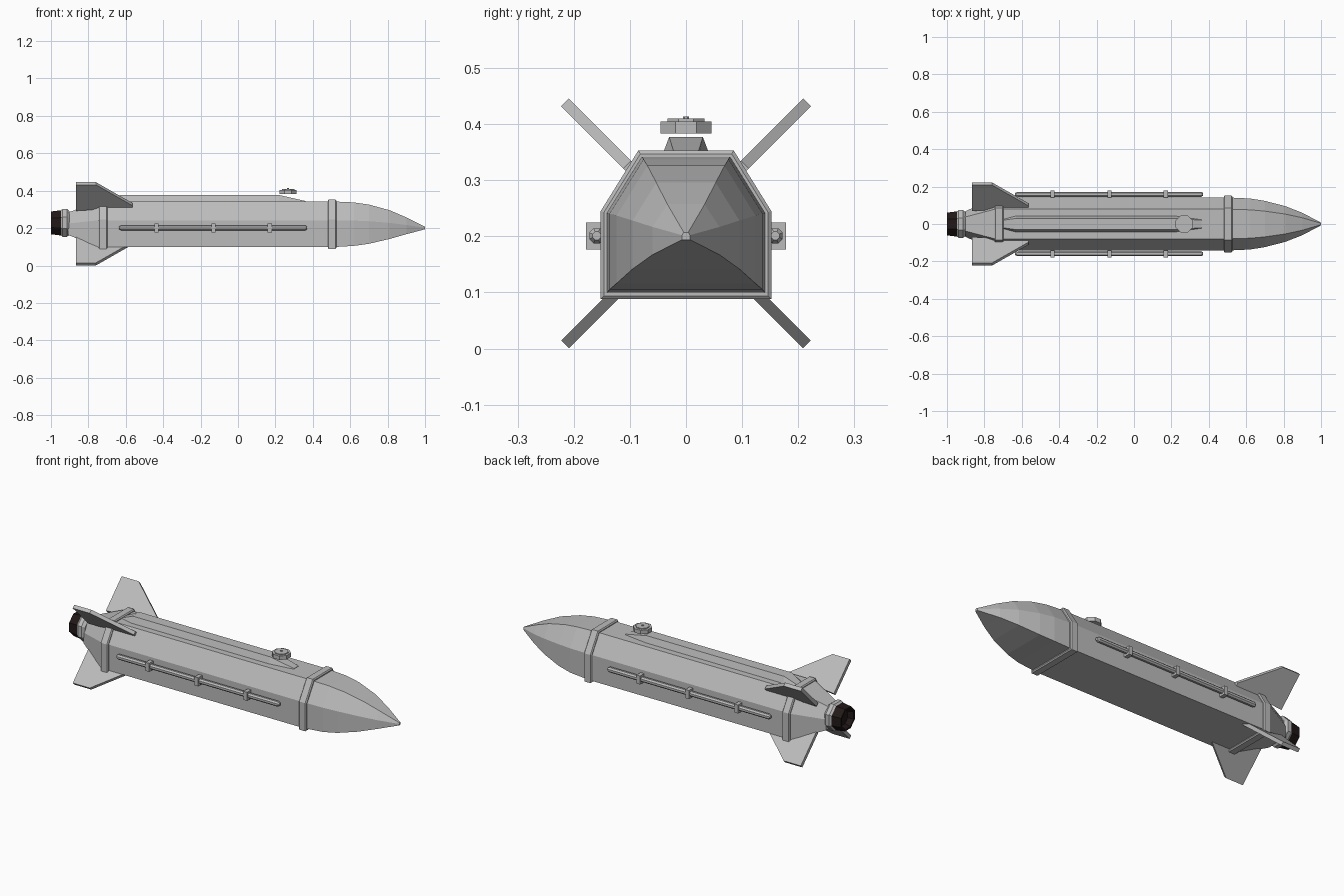
import bpy, bmesh
from math import pi, sin, cos
from mathutils import Matrix

cube = bpy.data.objects.get("Cube")
if cube:
    bpy.data.objects.remove(cube, do_unlink=True)


def material(name, rgb):
    m = bpy.data.materials.new(name)
    m.use_nodes = True
    m.diffuse_color = (*rgb, 1)
    m.node_tree.nodes["Principled BSDF"].inputs["Base Color"].default_value = (*rgb, 1)
    return m


GREY = material("light grey", (0.5, 0.5, 0.5))
DARK = material("burnt brown", (0.016, 0.009, 0.009))


def finish(name, bm, mat):
    bmesh.ops.recalc_face_normals(bm, faces=bm.faces)
    mesh = bpy.data.meshes.new(name)
    bm.to_mesh(mesh)
    bm.free()
    mesh.materials.append(mat)
    obj = bpy.data.objects.new(name, mesh)
    bpy.context.collection.objects.link(obj)
    return obj


def loft(name, rings, mat=GREY):
    """Skin a list of equal-sized closed rings and cap both ends."""
    bm = bmesh.new()
    rows = [[bm.verts.new(p) for p in ring] for ring in rings]
    n = len(rows[0])
    for a, b in zip(rows, rows[1:]):
        for i in range(n):
            j = (i + 1) % n
            bm.faces.new((a[i], a[j], b[j], b[i]))
    bm.faces.new(rows[0])
    bm.faces.new(rows[-1])
    return finish(name, bm, mat)


def hull(x, sy=1, st=1, sb=1, grow=0, zc=0.2):
    """Six-sided hull section, scaled sideways, upward and downward."""
    w, t = 0.142 * sy + grow, 0.079 * sy + grow * 0.6
    top, mid, low = 0.143 * st + grow, 0.042 * st + grow * 0.3, -0.102 * sb - grow
    side = [(w, low), (w, mid), (t, top)]
    return [(x, y, zc + z) for y, z in side + [(-y, z) for y, z in reversed(side)]]


def octagon(x, r, y=0, z=0.228, n=8):
    return [(x, y + r * cos(2 * pi * (i + 0.5) / n), z + r * sin(2 * pi * (i + 0.5) / n))
            for i in range(n)]


# Hull, pointed nose and tapered tail
loft("body", [hull(-0.72), hull(0.5)])
nose = [(0.5, 1, 1, 1), (0.62, 0.96, 0.96, 0.93), (0.7, 0.87, 0.88, 0.82),
        (0.81, 0.67, 0.67, 0.57), (0.9, 0.42, 0.4, 0.32), (1, 0.05, 0.05, 0.06)]
loft("nose", [hull(*s) for s in nose])
loft("tail", [hull(-0.72), hull(-0.745), hull(-0.91, 0.45, 0.58, 0.35)])

# Bevelled collars at both ends of the body
for name, x in (("front_collar", 0.503), ("rear_collar", -0.722)):
    loft(name, [hull(x - 0.023, grow=0.004), hull(x - 0.018, grow=0.01),
                hull(x + 0.018, grow=0.01), hull(x + 0.023, grow=0.004)])

# Engine ring and hollow nozzle
loft("engine_ring", [octagon(-0.9, 0.068), octagon(-0.915, 0.081),
                     octagon(-0.937, 0.081), octagon(-0.948, 0.072)])
loft("nozzle", [octagon(-0.945, 0.073), octagon(-1, 0.066),
                octagon(-1, 0.056), octagon(-0.97, 0.045)], DARK)


# Raised spine, narrowing at both ends
def spine_section(x, base, top, height):
    return [(x, -base, 0.335), (x, -base, 0.343), (x, -top, height),
            (x, top, height), (x, base, 0.343), (x, base, 0.335)]


loft("spine", [spine_section(-0.7, 0.025, 0.02, 0.345), spine_section(-0.63, 0.043, 0.03, 0.377),
               spine_section(0.22, 0.043, 0.03, 0.377), spine_section(0.36, 0.023, 0.02, 0.345)])


# Round fitting above the spine
def disc(name, r, z0, z1):
    bm = bmesh.new()
    bmesh.ops.create_cone(bm, cap_ends=True, segments=8, radius1=r, radius2=r, depth=z1 - z0,
                          matrix=Matrix.Translation((0.268, 0, (z0 + z1) / 2))
                          @ Matrix.Rotation(pi / 8, 4, 'Z'))
    return finish(name, bm, GREY)


disc("fitting_base", 0.049, 0.383, 0.405)
disc("fitting_cap", 0.036, 0.405, 0.41)
disc("fitting_nub", 0.006, 0.41, 0.414)

# Four diagonal tail fins
outline = [(-0.865, 0.108), (-0.865, 0.305), (-0.76, 0.305), (-0.565, 0.148), (-0.565, 0.133)]
for k, name in enumerate(("upper_left", "upper_right", "lower_right", "lower_left")):
    spin = Matrix.Translation((0, 0, 0.223)) @ Matrix.Rotation(pi / 4 + k * pi / 2, 4, 'X')
    fin = loft(name + "_fin", [[(x, r, t) for x, r in outline] for t in (-0.01, 0.01)])
    fin.data.transform(spin)

# Side rails with three clamps each
for name, s in (("left", 1), ("right", -1)):
    y = s * 0.159
    loft(name + "_rail", [octagon(-0.635, 0.008, y, 0.201), octagon(-0.625, 0.0145, y, 0.201),
                          octagon(0.36, 0.0145, y, 0.201), octagon(0.37, 0.008, y, 0.201)])
    for i, x in enumerate((-0.435, -0.132, 0.17)):
        bm = bmesh.new()
        bmesh.ops.create_cube(bm, size=1, matrix=Matrix.Translation((x, s * 0.158, 0.201))
                              @ Matrix.Diagonal((0.022, 0.04, 0.048, 1)))
        finish(f"{name}_clamp_{i + 1}", bm, GREY)
